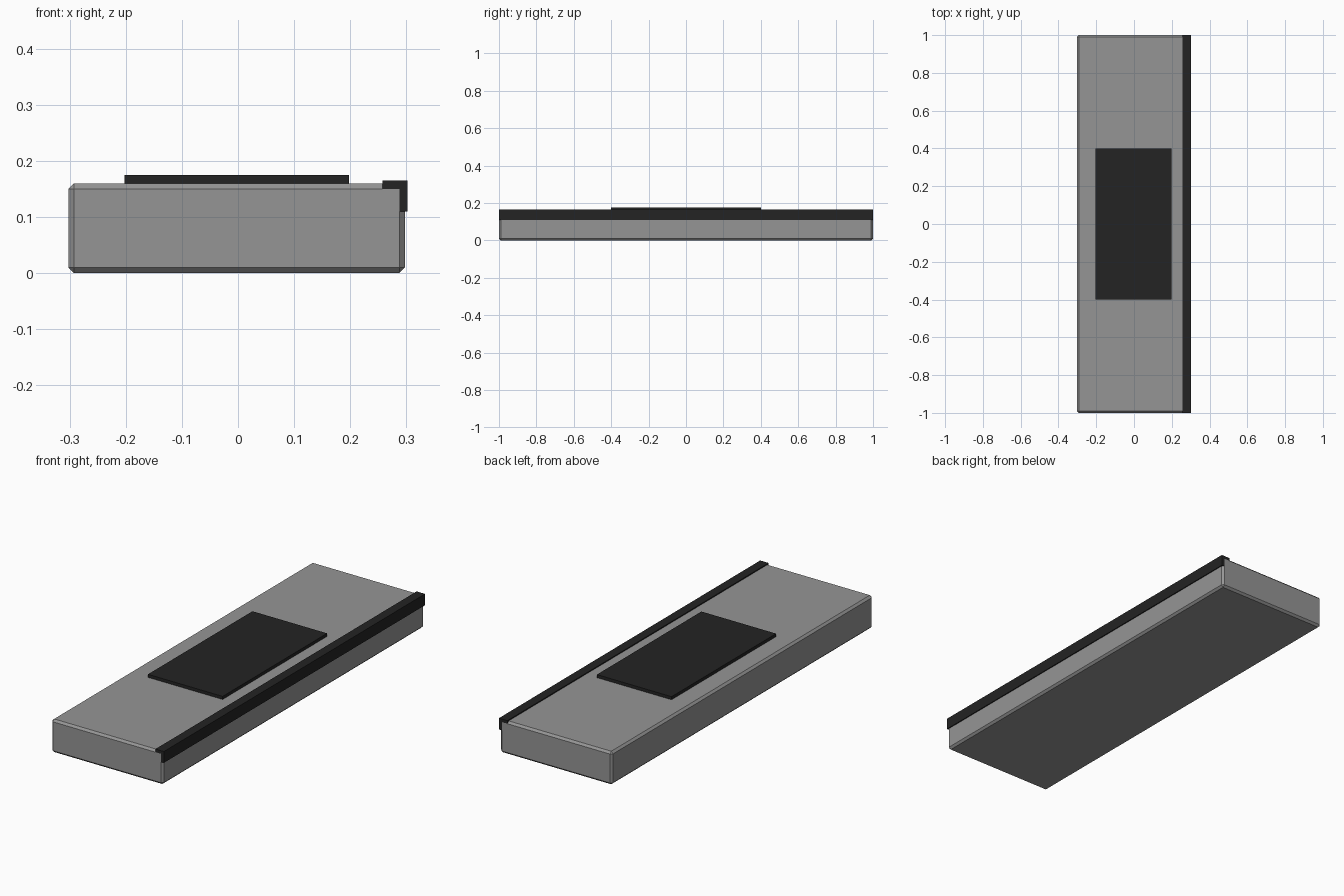
import bpy, bmesh

if "Cube" in bpy.data.objects:
    bpy.data.objects.remove(bpy.data.objects["Cube"])


def material(name, value):
    m = bpy.data.materials.new(name)
    m.diffuse_color = (value, value, value, 1)
    m.use_nodes = True
    m.node_tree.nodes["Principled BSDF"].inputs["Base Color"].default_value = m.diffuse_color
    return m


def finish(name, bm, mat):
    bmesh.ops.recalc_face_normals(bm, faces=bm.faces)
    mesh = bpy.data.meshes.new(name)
    bm.to_mesh(mesh)
    bm.free()
    mesh.materials.append(mat)
    ob = bpy.data.objects.new(name, mesh)
    bpy.context.collection.objects.link(ob)
    return ob


def box(name, lo, hi, mat, bevel=0):
    bm = bmesh.new()
    bmesh.ops.create_cube(bm, size=1)
    for v in bm.verts:
        v.co = [(a + b) / 2 + c * (b - a) for a, b, c in zip(lo, hi, v.co)]
    if bevel:
        bmesh.ops.bevel(bm, geom=bm.edges[:], offset=bevel, segments=1,
                        profile=0.5, affect='EDGES')
    return finish(name, bm, mat)


concrete = material("concrete_grey", 0.30)
rubber = material("rubber_black", 0.017)

# Step slab with chamfered edges
box("slab", (-0.3025, -1, 0), (0.2975, 1, 0.16), concrete, bevel=0.01)

# Raised mat on the tread
box("tread_mat", (-0.2025, -0.4, 0.16), (0.1975, 0.4, 0.175), rubber)

# L-shaped nosing along the right edge
profile = [(0.2575, 0.15), (0.2875, 0.15), (0.2875, 0.11),
           (0.3025, 0.11), (0.3025, 0.165), (0.2575, 0.165)]
bm = bmesh.new()
face = bm.faces.new([bm.verts.new((x, -1, z)) for x, z in profile])
ext = bmesh.ops.extrude_face_region(bm, geom=[face])
bmesh.ops.translate(bm, vec=(0, 2, 0),
                    verts=[g for g in ext["geom"] if isinstance(g, bmesh.types.BMVert)])
finish("edge_nosing", bm, rubber)
